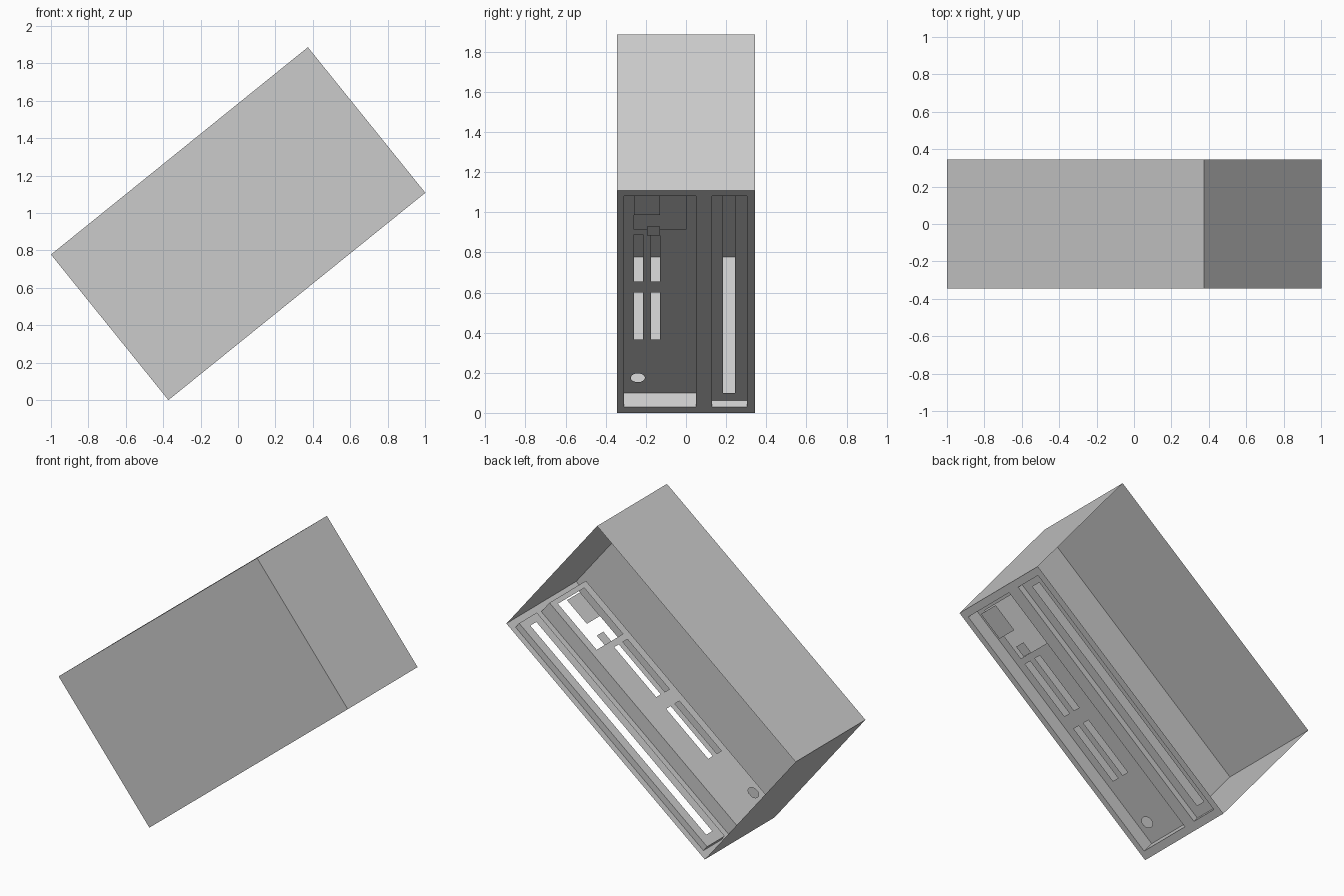
import bpy, math
from mathutils import Matrix

if "Cube" in bpy.data.objects:
    bpy.data.objects.remove(bpy.data.objects["Cube"])

# Tilted frame: local X runs along the slotted panel, local Y across, local Z into the case
TILT = math.radians(38.9)
L, W, H = 1.765, 0.345, 1.0
FRAME = (Matrix.Translation((-1 + H * math.sin(TILT), 0, 0))
         @ Matrix.Rotation(-TILT, 4, 'Y'))


def mesh_obj(name, verts, faces):
    me = bpy.data.meshes.new(name)
    me.from_pydata(verts, [], faces)
    ob = bpy.data.objects.new(name, me)
    bpy.context.collection.objects.link(ob)
    ob.matrix_world = FRAME
    return ob


def rect(x0, x1, y0, y1):
    return [(x0, y0), (x1, y0), (x1, y1), (x0, y1)]


def disc(x, y, r, n=32):
    return [(x + r * math.cos(2 * math.pi * i / n),
             y + r * math.sin(2 * math.pi * i / n)) for i in range(n)]


def sheet(name, depth, outline, holes=()):
    """Thin flat sheet with cut-outs, made from a filled 2D curve."""
    cu = bpy.data.curves.new(name + "_profile", 'CURVE')
    cu.dimensions = '2D'
    cu.fill_mode = 'BOTH'
    for loop in (outline, *holes):
        sp = cu.splines.new('POLY')
        sp.points.add(len(loop) - 1)
        for p, (x, y) in zip(sp.points, loop):
            p.co = (x, y, 0, 1)
        sp.use_cyclic_u = True
    tmp = bpy.data.objects.new(name + "_tmp", cu)
    bpy.context.collection.objects.link(tmp)
    bpy.context.view_layer.update()
    ev = tmp.evaluated_get(bpy.context.evaluated_depsgraph_get())
    me = bpy.data.meshes.new_from_object(ev)
    bpy.data.objects.remove(tmp)
    bpy.data.curves.remove(cu)
    me.name = name
    ob = bpy.data.objects.new(name, me)
    bpy.context.collection.objects.link(ob)
    ob.matrix_world = FRAME @ Matrix.Translation((0, 0, depth))
    return ob


def pocket_walls(name, loop, depth):
    n = len(loop)
    verts = [(x, y, d) for d in (0, depth) for x, y in loop]
    faces = [(i, (i + 1) % n, (i + 1) % n + n, i + n) for i in range(n)]
    return mesh_obj(name, verts, faces)


# Case shell: two ends, ceiling and one side; the other side is open
corners = [(x, y, z) for x in (0, L) for y in (-W, W) for z in (0, H)]
mesh_obj("case_shell", corners,
         [(0, 1, 3, 2), (4, 6, 7, 5), (1, 5, 7, 3), (0, 4, 5, 1)])

# Slotted panel with two recessed bays
main_bay = rect(0.048, 1.72, -0.31, 0.05)
side_bay = rect(0.048, 1.72, 0.13, 0.305)
sheet("rear_panel", 0, rect(0, L, -W, W), [main_bay, side_bay])
pocket_walls("main_bay_walls", main_bay, 0.09)
pocket_walls("side_bay_walls", side_bay, 0.04)

# Main bay floor: port opening, four slots and a round hole
slots = [rect(x0, x1, y, y + 0.045)
         for x0, x1 in ((0.47, 0.844), (0.932, 1.306))
         for y in (-0.26, -0.175)]
port = rect(1.345, 1.69, -0.26, 0.0)
sheet("main_bay_floor", 0.09, main_bay, slots + [port, disc(0.167, -0.24, 0.035)])

# Side bay floor: one long slot
sheet("side_bay_floor", 0.04, side_bay, [rect(0.11, 1.675, 0.185, 0.245)])

# Port cover plates
sheet("large_port_plate", 0.045, rect(1.513, 1.69, -0.26, -0.13))
sheet("small_port_plate", 0.045, rect(1.353, 1.425, -0.195, -0.13))
